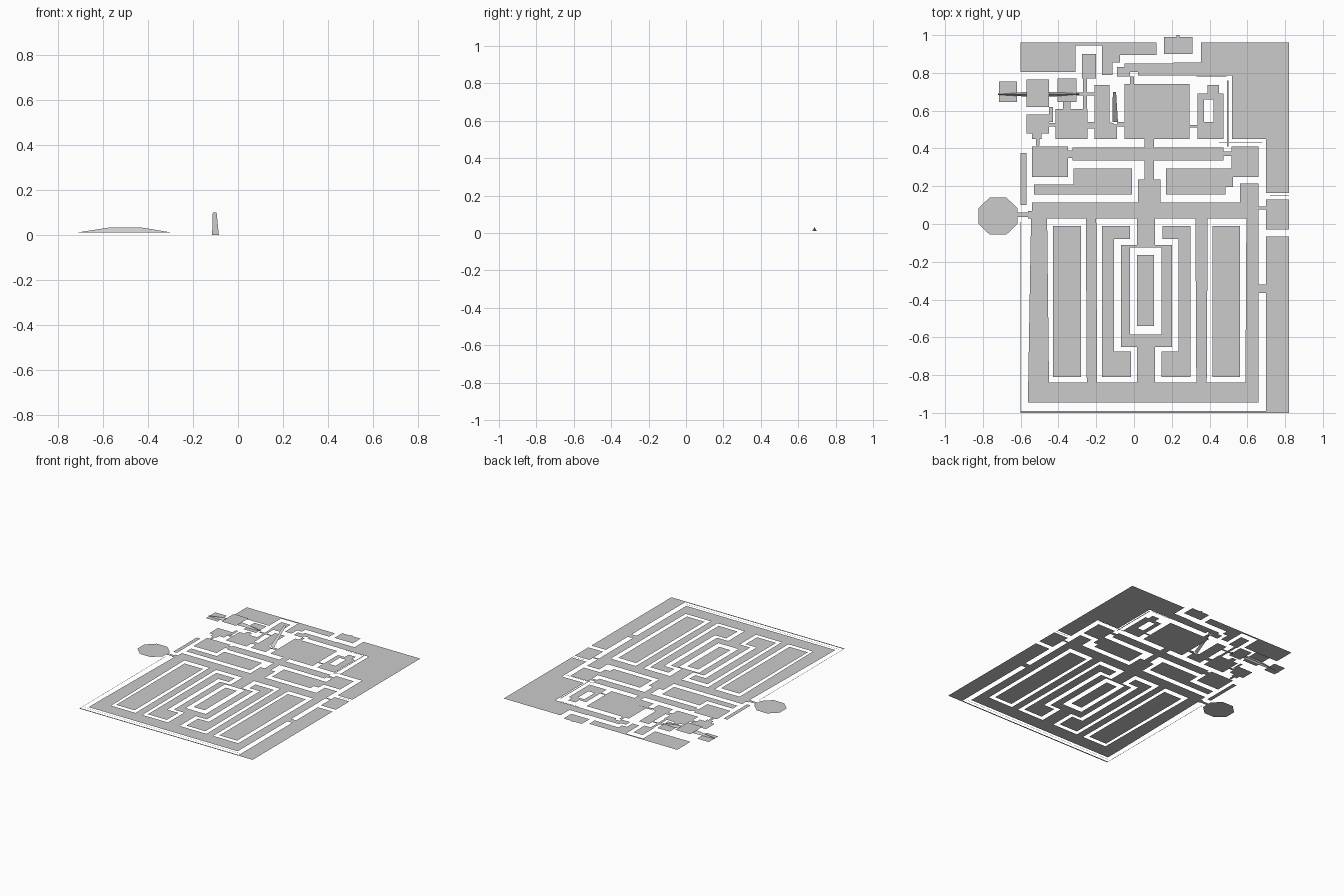
import bpy, math

Z = 0.0    # floor level
ZS = 0.01  # slightly raised slivers
ZR = 0.033 # raised room


def mesh(name, faces):
    verts, idx = [], []
    for f in faces:
        pts = [(p[0], p[1], p[2] if len(p) > 2 else Z) for p in f]
        area = sum(a[0] * b[1] - b[0] * a[1] for a, b in zip(pts, pts[1:] + pts[:1]))
        if area < 0:
            pts.reverse()
        idx.append(list(range(len(verts), len(verts) + len(pts))))
        verts += pts
    me = bpy.data.meshes.new(name)
    me.from_pydata(verts, [], idx)
    me.update()
    ob = bpy.data.objects.new(name, me)
    bpy.context.collection.objects.link(ob)
    return ob


def rect(x0, x1, y0, y1, z=Z):
    return [(x0, y0, z), (x1, y0, z), (x1, y1, z), (x0, y1, z)]


def rects(name, *rs):
    return mesh(name, [rect(*r) for r in rs])


# Outer ground: right side with stepped inner edge, and its lower pieces
mesh("ground_right", [[(.355, .96), (.82, .96), (.82, .165), (.70, .165), (.70, .45),
                       (.52, .45), (.52, .785), (.21, .785), (.21, .855), (.355, .855)]])
rects("ground_right_small", (.70, .82, -.03, .13), (.66, .70, .077, .092))
rects("ground_right_low", (.70, .82, -1, -.065), (.66, .70, -.365, -.32))
# Outer ground: top left with a slot
mesh("ground_top_left", [[(-.60, .96), (.12, .96), (.12, .895), (-.075, .895), (-.075, .855),
                          (-.115, .855), (-.115, .79), (-.17, .79), (-.17, .945),
                          (-.31, .945), (-.31, .805), (-.60, .805)]])
rects("ground_top_strip", (.02, .21, .785, .85))
rects("top_entrance", (.16, .31, .90, .99), (.225, .24, .99, 1.0))
rects("left_strip", (-.60, -.57, .10, .375))
# Thin walls left over at the edge of the plan
rects("boundary_slivers", (-.60, -.597, -1, .01), (-.60, .70, -1, -.99),
      (-.58, .69, -.967, -.965), (.493, .499, .41, .76, ZS), (.45, .68, .431, .435, ZS),
      (.33, .49, .777, .78), (.72, .82, .148, .151))

# Lower corridor: cross band, bottom band and tapered columns
rects("corridor_bands", (-.54, .66, .03, .115), (-.56, .66, -.945, -.84),
      (.56, .66, .115, .215), (.02, .14, .115, .235), (.055, .105, .235, .335))
mesh("corridor_columns", [
    [(a, -.84), (b, -.84), (d, .03), (c, .03)] for a, b, c, d in (
        (-.56, -.45, -.545, -.46), (-.25, -.195, -.255, -.20),
        (.33, .385, .325, .39), (.59, .66, .595, .66))])
# Ring corridor around the centre block
rects("ring_corridor", (-.07, -.02, -.65, -.11), (.145, .20, -.65, -.11),
      (-.02, .145, -.65, -.585), (-.02, .145, -.125, -.11), (.015, .11, -.11, .03),
      (.015, .11, -.84, -.65))
# Courtyard blocks
rects("centre_block", (.015, .105, -.54, -.165))
rects("outer_blocks", (-.43, -.28, -.81, -.01), (.415, .56, -.81, -.01))
c_block = [(-.17, -.01), (-.02, -.01), (-.02, -.08), (-.105, -.08), (-.105, -.675),
           (-.015, -.675), (-.015, -.81), (-.17, -.81)]
mesh("c_blocks", [c_block, [(.13 - x, y) for x, y in c_block]])
# Octagonal room with neck
octagon = [(-.72 + .113 * math.cos(math.radians(22.5 + 45 * i)),
            .042 + .107 * math.sin(math.radians(22.5 + 45 * i))) for i in range(8)]
mesh("octagon_room", [octagon])
rects("octagon_neck", (-.616, -.56, .037, .06), (-.56, -.54, .03, .07))

# Blocks between corridors
mesh("stepped_blocks", [
    [(-.53, .155), (-.01, .155), (-.01, .295), (-.32, .295), (-.32, .21), (-.53, .21)],
    [(.17, .155), (.485, .155), (.485, .195), (.525, .195), (.525, .295), (.17, .295)]])
# Upper corridor with square end rooms
rects("upper_corridor", (-.325, .475, .335, .405), (-.35, -.325, .35, .39),
      (.475, .515, .36, .385), (.055, .105, .405, .45))
rects("end_rooms", (-.54, -.35, .25, .41), (.515, .66, .25, .41))
# Main hall
rects("main_hall", (-.05, .295, .45, .74))
# Small upper left rooms and their doorways
rects("left_rooms", (-.415, -.245, .45, .61), (-.57, -.45, .48, .58), (-.405, -.305, .645, .77, ZS),
      (-.57, -.45, .62, .765, ZR), (-.715, -.62, .645, .755, ZS), (-.275, -.20, .77, .90))
mesh("hall_room", [[(-.21, .45), (-.09, .45), (-.09, .525), (-.13, .54), (-.13, .735),
                    (-.21, .735)]])
rects("doorways", (-.54, -.49, .45, .48), (-.48, -.415, .515, .535), (-.45, -.43, .54, .62),
      (-.245, -.21, .505, .54), (-.09, -.05, .515, .54), (-.305, -.21, .68, .695),
      (-.27, -.25, .545, .77), (-.375, -.335, .61, .645), (-.52, -.50, .415, .45),
      (-.09, -.02, .78, .83), (-.05, .02, .805, .85), (-.02, .0, .74, .78))
# Framed room at upper right
rects("framed_room", (.335, .37, .45, .69), (.42, .475, .45, .69), (.37, .42, .45, .54),
      (.37, .42, .66, .69), (.39, .45, .69, .735), (.295, .335, .51, .525))

# Narrow ramps up to the raised room, with sloping sides
ramps = []
for x0, x1, z0, z1 in ((-.72, -.57, ZS, ZR), (-.57, -.43, ZR, ZR), (-.43, -.29, ZR, ZS)):
    for s in (-1, 1):
        w0, w1 = .003 + .4 * (z0 - ZS), .003 + .4 * (z1 - ZS)
        ramps.append([(x0, .687, z0), (x1, .687, z1), (x1, .687 + s * w1, ZS), (x0, .687 + s * w0, ZS)])
mesh("raised_room_ramps", ramps)
# Sloping slab beside the hall
mesh("sloping_slab", [[(-.115, .54, 0), (-.085, .54, 0), (-.095, .70, .10), (-.112, .70, .10)]])
